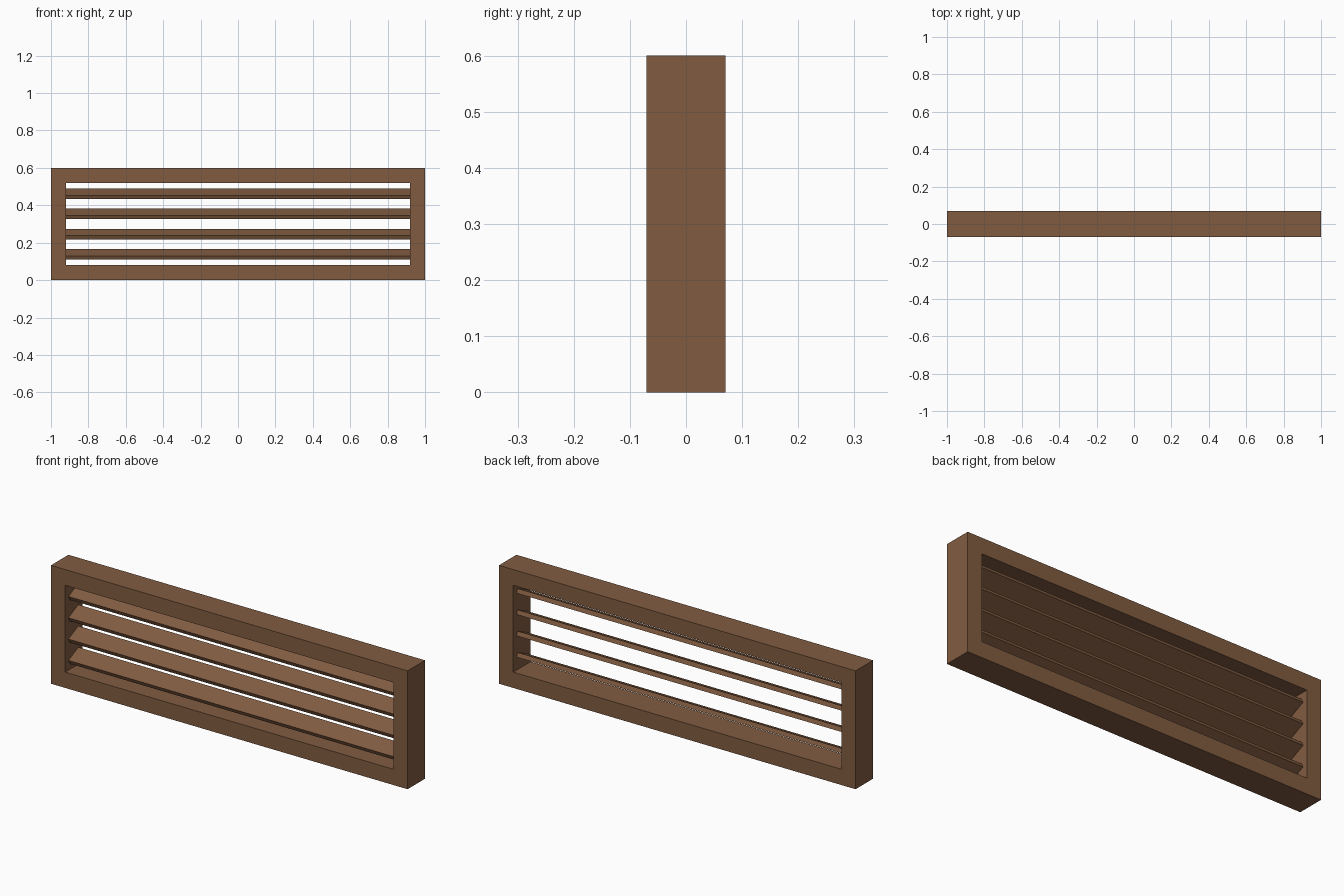
import bpy
from math import radians

cube = bpy.data.objects.get("Cube")
if cube:
    bpy.data.objects.remove(cube, do_unlink=True)

LENGTH, HEIGHT, DEPTH = 2.0, 0.6, 0.14
BAR = 0.08                      # width of the frame members
INNER = LENGTH - 2 * BAR        # clear span between the stiles

wood = bpy.data.materials.new("brown_wood")
wood.use_nodes = True
wood.diffuse_color = (0.22, 0.107, 0.053, 1)
wood.node_tree.nodes["Principled BSDF"].inputs["Base Color"].default_value = wood.diffuse_color


def board(name, size, location, tilt=0):
    """Flat-faced wooden board, optionally tilted about its long axis."""
    bpy.ops.mesh.primitive_cube_add(size=1, location=location)
    obj = bpy.context.object
    obj.name = name
    obj.scale = size
    bpy.ops.object.transform_apply(location=False, rotation=False, scale=True)
    obj.rotation_euler.x = tilt
    obj.data.materials.append(wood)
    return obj


# Upright stiles at both ends
for side, sign in (("left", 1), ("right", -1)):
    board(side + "_stile", (BAR, DEPTH, HEIGHT), (sign * (LENGTH - BAR) / 2, 0, HEIGHT / 2))

# Rails between the stiles
for name, z in (("bottom_rail", BAR / 2), ("top_rail", HEIGHT - BAR / 2)):
    board(name, (INNER, DEPTH, BAR), (0, 0, z))

# Louvre slats, sloping down towards the front
SLATS, PITCH = 4, 0.108
for i in range(SLATS):
    z = HEIGHT / 2 + (i - (SLATS - 1) / 2) * PITCH
    board(f"slat_{i + 1}", (INNER, 0.087, 0.022), (0, 0, z), radians(25))
